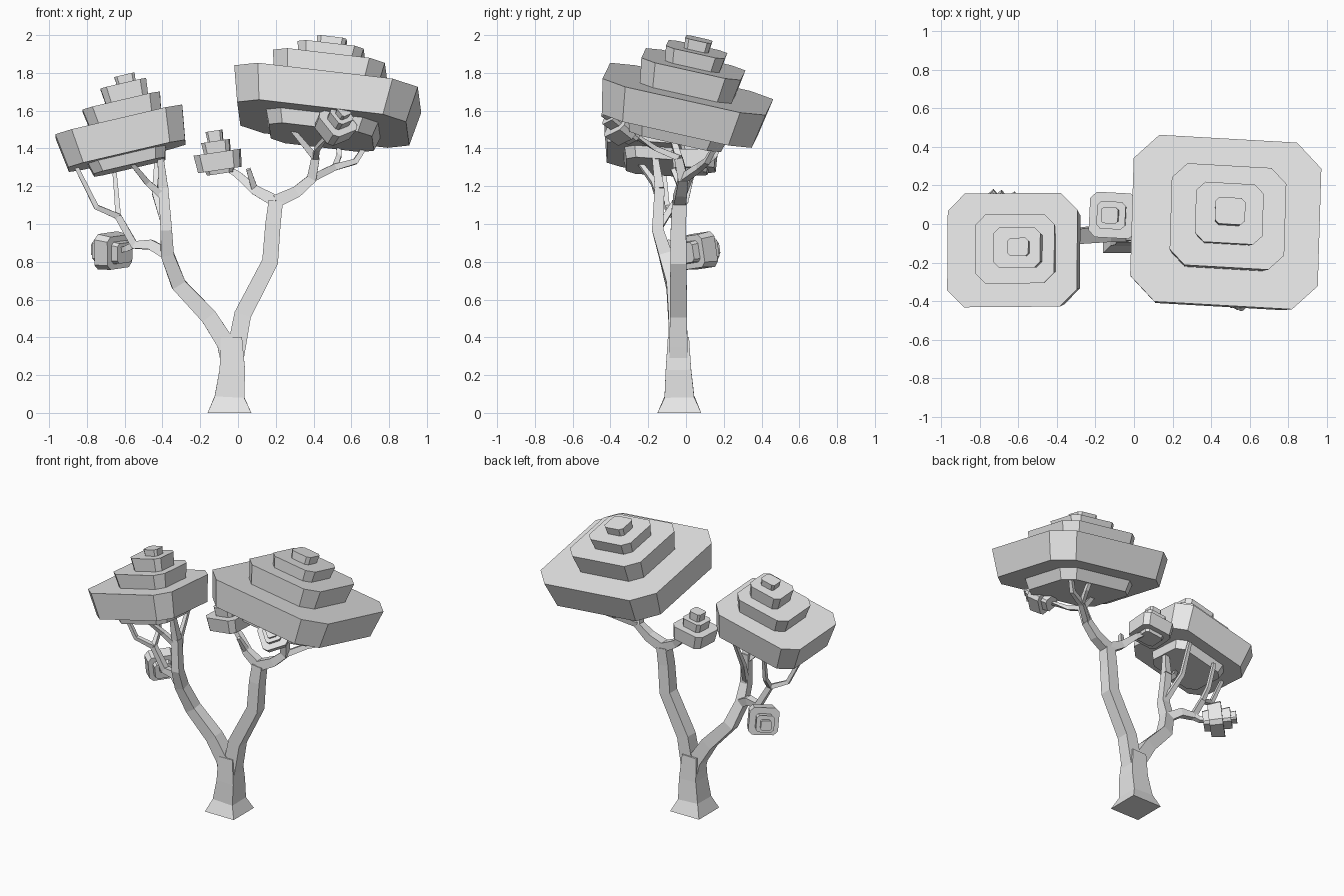
import bpy, bmesh, math
from mathutils import Vector, Quaternion

cube = bpy.data.objects.get("Cube")
if cube:
    bpy.data.objects.remove(cube, do_unlink=True)

GREY = (.8, .8, .8, 1)
grey = bpy.data.materials.new("plain_grey")
grey.use_nodes = True
grey.diffuse_color = GREY
grey.node_tree.nodes["Principled BSDF"].inputs["Base Color"].default_value = GREY

UP = Vector((0, 0, 1))
TIER_SCALES = (1, .61, .36, .16)
FLARE = .92


def finish(name, bm):
    bmesh.ops.recalc_face_normals(bm, faces=bm.faces)
    mesh = bpy.data.meshes.new(name)
    bm.to_mesh(mesh)
    bm.free()
    mesh.materials.append(grey)
    obj = bpy.data.objects.new(name, mesh)
    bpy.context.collection.objects.link(obj)
    return obj


def loft(bm, outlines):
    """Skin a list of equal outlines and cap both ends."""
    rings = [[bm.verts.new(point) for point in outline] for outline in outlines]
    for lower, upper in zip(rings, rings[1:]):
        for i in range(len(lower)):
            bm.faces.new((lower[i - 1], lower[i], upper[i], upper[i - 1]))
    bm.faces.new(rings[0])
    bm.faces.new(rings[-1])


def limb(name, thick, thin, *points, foot=0):
    """Square branch tapering from thick to thin half width, with an optional wider foot."""
    bm = bmesh.new()
    path = [Vector(point) for point in points]
    last = len(path) - 1
    outlines = []
    for i, here in enumerate(path):
        ahead = path[min(i + 1, last)] - here
        behind = here - path[max(i - 1, 0)]
        along = (ahead.normalized() + behind.normalized()).normalized()
        side = Vector((0, 1, 0)) if abs(along.y) < .85 else Vector((1, 0, 0))
        half = thick + (thin - thick) * i / last
        if i == 0:
            half += foot
        u = side.cross(along).normalized() * half
        v = along.cross(u)
        outlines.append([here + u + v, here - u + v, here - u - v, here + u - v])
    loft(bm, outlines)
    finish(name, bm)


def cut_square(width, depth, height, shift):
    """Rectangle outline with cut corners."""
    x, y = width / 2, depth / 2
    cut = .14 * (x + y)
    outline = []
    for sx, sy in ((1, 1), (-1, 1), (-1, -1), (1, -1)):
        pair = [(sx * x, sy * (y - cut)), (sx * (x - cut), sy * y)]
        outline += pair if sx == sy else reversed(pair)
    return [Vector((px + shift, py, height)) for px, py in outline]


def canopy(name, centre, normal, width, depth, slab, under, rises, yaw=0, drift=0):
    """Main slab with its top at the centre, smaller tiers above and one below."""
    tiers = [(-slab, 0, TIER_SCALES[0]), (-slab - under, -slab, TIER_SCALES[1])]
    top = 0
    for rise, scale in zip(rises, TIER_SCALES[1:]):
        tiers.append((top, top + rise, scale))
        top += rise
    bm = bmesh.new()
    for low, high, scale in tiers:
        shift = drift * max(high, 0)
        w, d = width * scale, depth * scale
        loft(bm, [cut_square(w * FLARE, d * FLARE, low, shift),
                  cut_square(w, d, high, shift)])
    obj = finish(name, bm)
    lean = Vector(normal).normalized()
    upright = lean.z > .8
    turn = UP.rotation_difference(lean) if upright else lean.to_track_quat('Z', 'Y')
    obj.rotation_mode = 'QUATERNION'
    obj.rotation_quaternion = turn @ Quaternion(UP, math.radians(yaw))
    obj.location = centre


# Foliage
canopy("large_canopy", (.475, .01, 1.715), (.13, .22, 1), .98, .885,
       slab=.19, under=.075, rises=(.135, .08, .055), yaw=-2.5, drift=-.04)
canopy("medium_canopy", (-.63, -.135, 1.54), (-.235, .07, 1), .69, .59,
       slab=.185, under=.06, rises=(.1, .09, .045), drift=.36)
canopy("centre_cluster", (-.11, .045, 1.38), (-.15, 0, 1), .245, .235,
       slab=.095, under=.02, rises=(.06, .055), yaw=-3)
canopy("low_cluster", (-.69, .09, .86), (-.7, .7, .1), .2, .19,
       slab=.09, under=.04, rises=(.055, .035), yaw=-6)
canopy("front_cluster", (.53, -.36, 1.545), (.35, -.7, .6), .175, .175,
       slab=.09, under=.04, rises=(.055, .035), yaw=22)

# Points where the limbs divide
crotch = (-.03, -.04, .23)
left_fork = (.2, -.035, 1.12)
left_knot = (.39, -.015, 1.24)
left_bend = (.41, -.04, 1.35)
outer_knot = (.51, .07, 1.3)
centre_knot = (.09, -.02, 1.18)
right_fork = (-.375, -.11, .84)
right_knee = (-.38, -.15, .97)
right_top = (-.395, -.14, 1.19)
right_elbow = (-.55, -.05, .89)
right_knot = (-.635, -.06, 1.04)

# Trunk and its two main stems
limb("trunk", .09, .056, (-.045, -.035, 0), (-.045, -.035, .085), crotch,
     (-.035, -.04, .4), foot=.026)
limb("left_stem", .05, .038, crotch, (-.005, -.04, .36), (.025, -.04, .52),
     (.17, -.04, .8), (.185, -.04, 1), left_fork)
limb("right_stem", .052, .026, crotch, (-.065, -.045, .37), (-.155, -.05, .51),
     (-.315, -.065, .68), right_fork, right_knee, right_top)
limb("right_stem_tip", .025, .014, right_top, (-.415, -.17, 1.4))

# Branches below the large canopy
limb("left_branch", .034, .022, left_fork, (.31, -.025, 1.17), left_knot, left_bend)
limb("left_inner_twig", .018, .012, left_bend, (.27, -.09, 1.52))
limb("left_outer_branch", .02, .012, left_knot, outer_knot,
     (.62, .11, 1.33), (.68, .16, 1.42))
limb("left_back_twig", .015, .011, outer_knot, (.535, .15, 1.36), (.53, .2, 1.45))
limb("left_front_twig", .016, .011, left_bend, (.42, -.16, 1.4), (.48, -.29, 1.48))
limb("centre_branch", .032, .012, left_fork, centre_knot, (0, .02, 1.26), (-.08, .04, 1.31))
limb("centre_twig", .017, .012, centre_knot, (.055, -.07, 1.29))

# Branches below the medium canopy
limb("right_branch", .03, .018, right_fork, (-.46, -.07, .89), right_elbow, right_knot)
limb("right_outer_twig", .016, .011, right_knot, (-.75, -.1, 1.09), (-.86, -.12, 1.31))
limb("right_upper_twig", .015, .011, right_knot, (-.64, 0, 1.12), (-.655, .04, 1.29))
limb("low_twig", .018, .013, right_elbow, (-.59, -.03, .87), (-.64, .02, .86))
limb("right_inner_branch", .02, .011, (-.39, -.14, 1.14), (-.48, -.17, 1.22), (-.57, -.25, 1.33))
limb("right_back_twig", .018, .011, right_knee, (-.44, -.03, 1.16), (-.43, .06, 1.36))
